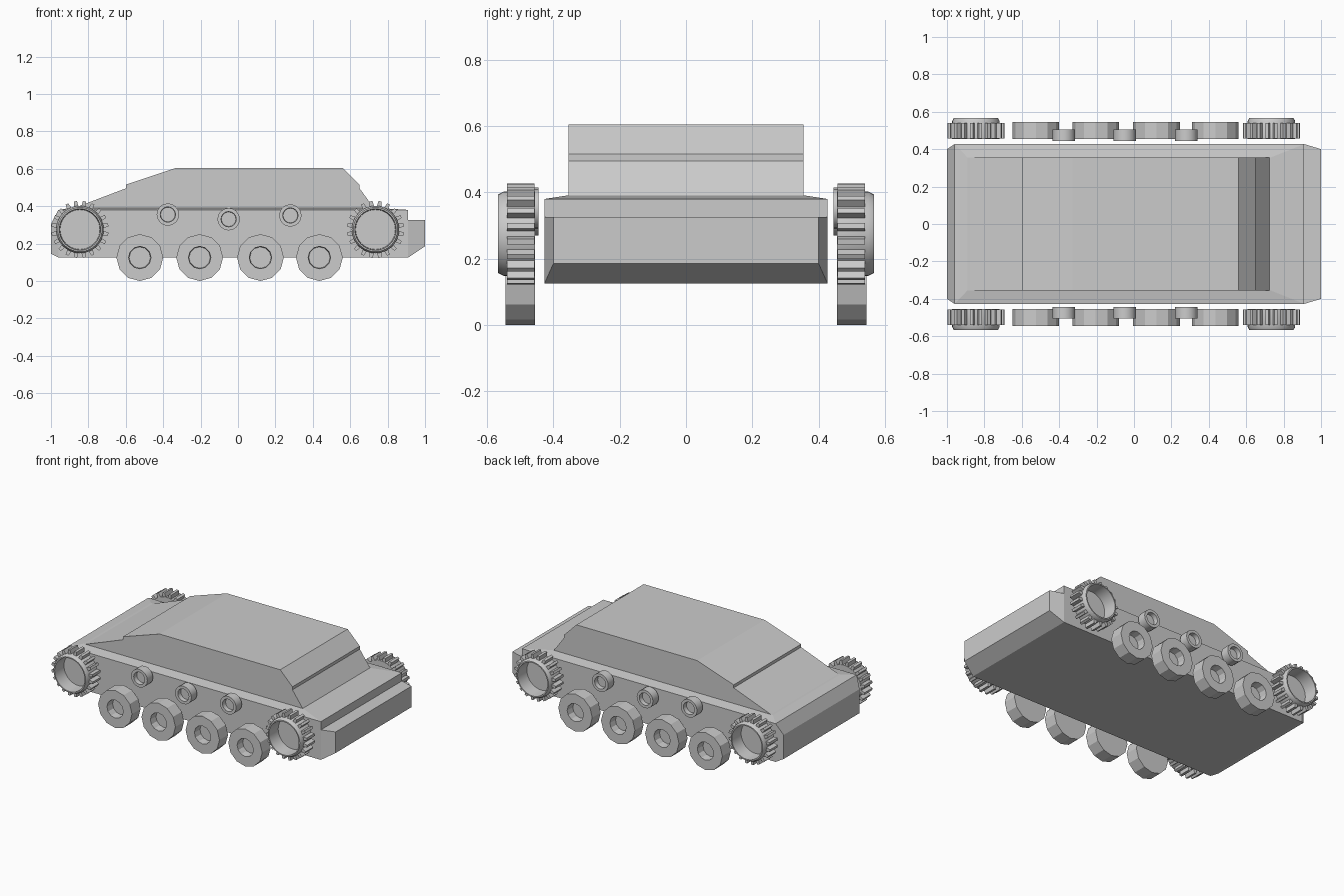
import bpy, bmesh
from math import sin, cos, pi

if "Cube" in bpy.data.objects:
    bpy.data.objects.remove(bpy.data.objects["Cube"])


def finish(name, bm, mirror=False, smooth=False):
    bmesh.ops.remove_doubles(bm, verts=bm.verts, dist=1e-5)
    bmesh.ops.recalc_face_normals(bm, faces=bm.faces)
    mesh = bpy.data.meshes.new(name)
    bm.to_mesh(mesh)
    bm.free()
    ob = bpy.data.objects.new(name, mesh)
    bpy.context.collection.objects.link(ob)
    if mirror:
        mod = ob.modifiers.new("other_side", 'MIRROR')
        mod.use_axis = (False, True, False)
    if smooth:
        bpy.ops.object.select_all(action='DESELECT')
        bpy.context.view_layer.objects.active = ob
        ob.select_set(True)
        bpy.ops.object.shade_smooth_by_angle(angle=0.5)
    return ob


def loft(bm, rings, caps=(True, True)):
    """Bridge equally sized rings of points, optionally closing the ends."""
    loops = [[bm.verts.new(p) for p in ring] for ring in rings]
    n = len(loops[0])
    for a, b in zip(loops, loops[1:]):
        for i in range(n):
            j = (i + 1) % n
            bm.faces.new((a[i], a[j], b[j], b[i]))
    for loop, cap in zip((loops[0], loops[-1]), caps):
        if cap:
            bm.faces.new(loop)


def section(x, z0, z1, w):
    return [(x, -w, z0), (x, w, z0), (x, w, z1), (x, -w, z1)]


def lathe(bm, profile, x, z, sides):
    """Revolve (radius, y) points about a y-parallel axle; ends are capped."""
    loft(bm, [[(x + r * cos(2 * pi * i / sides), y, z + r * sin(2 * pi * i / sides))
               for i in range(sides)] for r, y in profile])


# Hull with chamfered tail
bm = bmesh.new()
loft(bm, [section(-1, .15, .31, .40), section(-.96, .13, .385, .427),
          section(.91, .13, .385, .427)])
finish("hull", bm)

# Lower nose block
bm = bmesh.new()
loft(bm, [section(.91, .13, .33, .427), section(1, .19, .33, .40)], (False, True))
finish("nose", bm)

# Gently raised deck
bm = bmesh.new()
loft(bm, [[(x0, -w, z), (x1, -w, z), (x1, w, z), (x0, w, z)]
          for x0, x1, w, z in ((-.96, .91, .427, .385), (-.89, .73, .355, .396))],
     (False, True))
finish("deck", bm)

# Superstructure: side profile extruded across the hull
profile = [(-.89, .39), (-.60, .50), (-.60, .52), (-.33, .61), (.56, .61),
           (.65, .52), (.65, .50), (.73, .39)]
bm = bmesh.new()
loft(bm, [[(x, y, z) for x, z in profile] for y in (-.355, .355)])
finish("superstructure", bm)

# Road wheels with recessed hubs
bm = bmesh.new()
for x in (-.525, -.205, .12, .435):
    lathe(bm, [(.125, .455), (.125, .545), (.06, .545), (.057, .49)], x, .13, 12)
finish("road_wheels", bm, mirror=True)

# Return rollers
bm = bmesh.new()
for x, z in ((-.375, .36), (-.05, .335), (.28, .355)):
    lathe(bm, [(.06, .445), (.06, .505), (.041, .505), (.039, .475)], x, z, 16)
finish("return_rollers", bm, mirror=True, smooth=True)

# Toothed drive and idler sprockets
TEETH = 20
for name, x in (("rear_sprocket", -.845), ("front_sprocket", .735)):
    bm = bmesh.new()
    lathe(bm, [(.127, .455), (.127, .55), (.118, .567), (.11, .567), (.106, .475)],
          x, .28, 40)
    finish(name, bm, mirror=True, smooth=True)
    bm = bmesh.new()
    for i in range(TEETH):
        a = 2 * pi * (i + .5) / TEETH
        tooth = [(.12, -.012), (.153, -.008), (.153, .008), (.12, .012)]
        loft(bm, [[(x + r * cos(a) - t * sin(a), y, .28 + r * sin(a) + t * cos(a))
                   for r, t in tooth] for y in (.457, .54)])
    finish(name + "_teeth", bm, mirror=True)

# Set the wheels exactly on the ground
for ob in bpy.data.objects:
    ob.location.z = -.005
